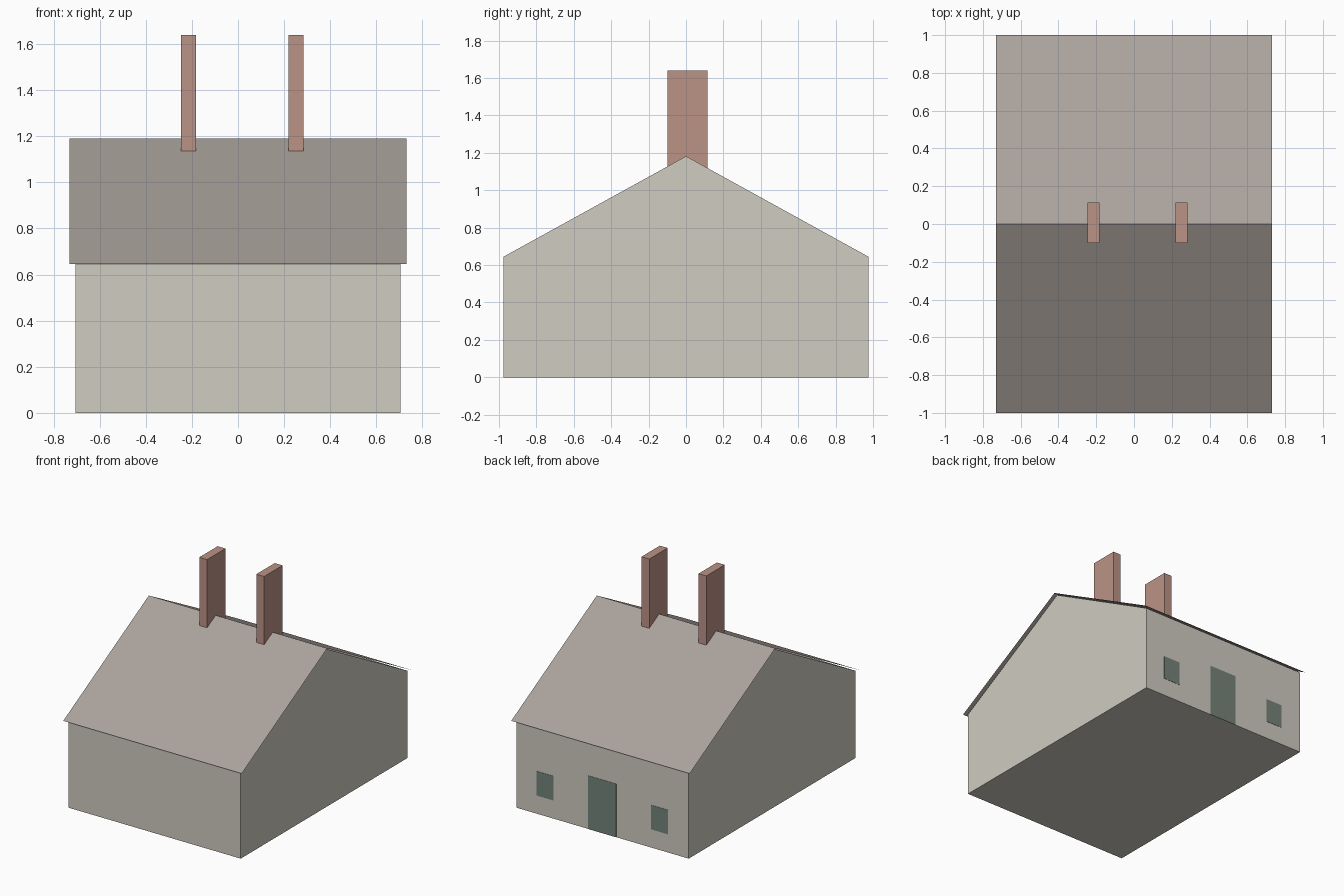
import bpy

cube = bpy.data.objects.get("Cube")
if cube:
    bpy.data.objects.remove(cube, do_unlink=True)


def linear(c):
    c /= 255
    return c / 12.92 if c <= 0.04045 else ((c + 0.055) / 1.055) ** 2.4


def material(name, *rgb):
    colour = (*map(linear, rgb), 1)
    m = bpy.data.materials.new(name)
    m.use_nodes = True
    m.diffuse_color = colour
    m.node_tree.nodes["Principled BSDF"].inputs["Base Color"].default_value = colour
    return m


def extrude_x(name, profile, half, mat, closed=True):
    """Sweep a (y, z) profile along x; a closed one becomes a solid."""
    n = len(profile)
    verts = [(x, y, z) for x in (-half, half) for y, z in profile]
    faces = [(i, (i + 1) % n, n + (i + 1) % n, n + i) for i in range(n if closed else n - 1)]
    if closed:
        faces += [tuple(reversed(range(n))), tuple(range(n, 2 * n))]
    return add_mesh(name, verts, faces, mat)


def add_mesh(name, verts, faces, mat):
    mesh = bpy.data.meshes.new(name)
    mesh.from_pydata(verts, [], faces)
    mesh.materials.append(mat)
    obj = bpy.data.objects.new(name, mesh)
    bpy.context.collection.objects.link(obj)
    return obj


def box(name, low, high, mat):
    bpy.ops.mesh.primitive_cube_add(size=1, location=[(a + b) / 2 for a, b in zip(low, high)])
    obj = bpy.context.object
    obj.name = name
    obj.scale = [b - a for a, b in zip(low, high)]
    obj.data.materials.append(mat)
    return obj


wall_mat = material("pale stone wall", 207, 204, 193)
roof_mat = material("grey brown roof", 170, 162, 156)
brick_mat = material("brick chimney", 187, 147, 134)
opening_mat = material("dark green opening", 117, 132, 122)

# House body with gable ends
WALL_Y = 0.975
extrude_x("house_walls",
          [(-WALL_Y, 0), (WALL_Y, 0), (WALL_Y, 0.645), (0, 1.182), (-WALL_Y, 0.645)],
          0.705, wall_mat)

# Thin roof sheet with a small overhang
extrude_x("roof", [(1, 0.645), (0, 1.19), (-1, 0.645)], 0.73, roof_mat, closed=False)

# Pair of chimneys astride the ridge
for name, x in (("right_chimney", -0.215), ("left_chimney", 0.252)):
    box(name, (x - 0.032, -0.1, 1.08), (x + 0.032, 0.115, 1.64), brick_mat)

# Door and windows on the back wall
for name, x0, x1, z0, z1 in (("back_door", -0.112, 0.117, 0, 0.395),
                             ("back_window_left", 0.402, 0.541, 0.135, 0.315),
                             ("back_window_right", -0.535, -0.396, 0.135, 0.315)):
    box(name, (x0, WALL_Y - 0.002, z0), (x1, WALL_Y + 0.002, z1), opening_mat)
